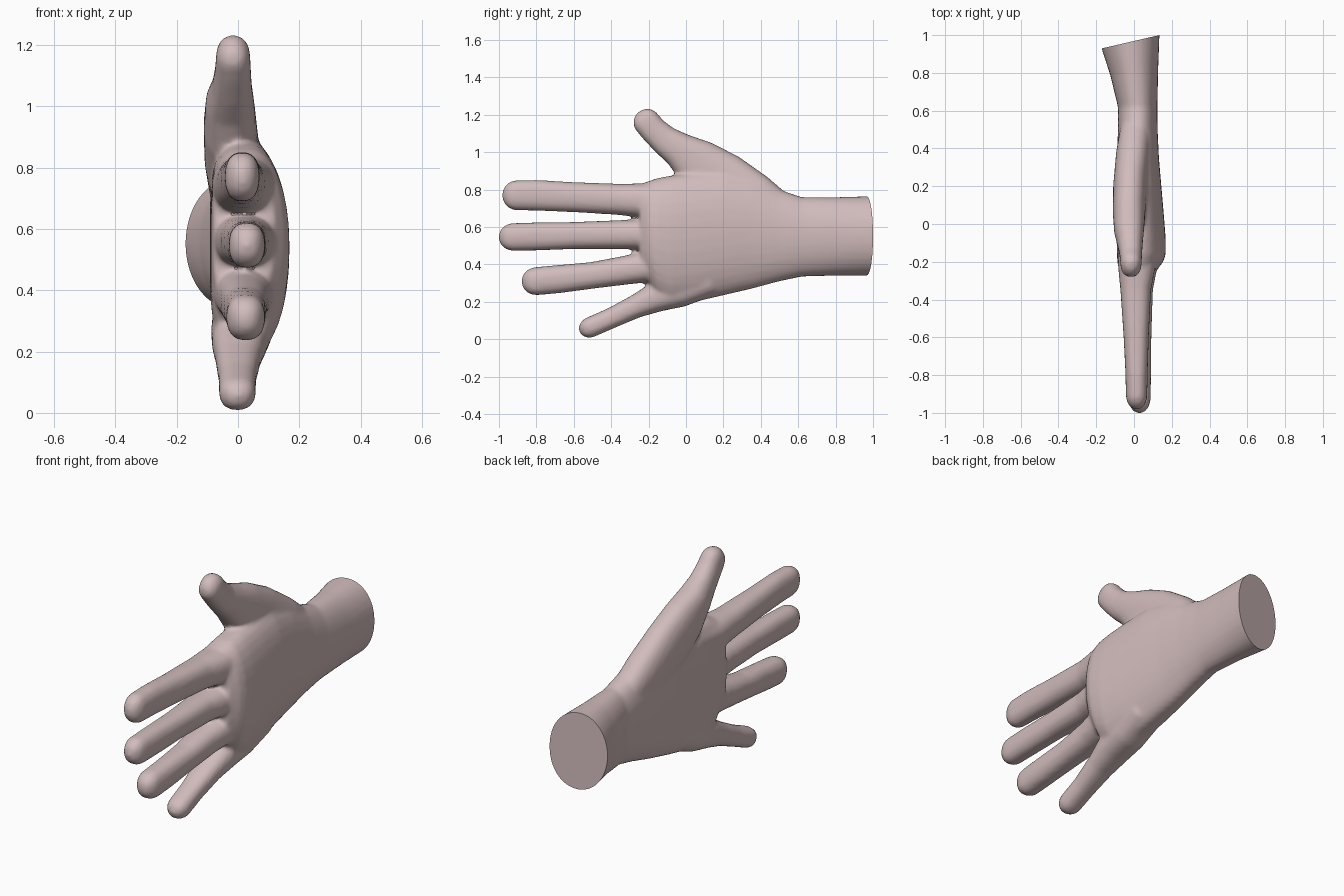
import bpy, bmesh, math
from mathutils import Vector

if "Cube" in bpy.data.objects:
    bpy.data.objects.remove(bpy.data.objects["Cube"])

SEG = 32

def power(v, n):
    return math.copysign(abs(v) ** (2.0 / n), v)

def ring(c, u, half, x0, x1, n_palm, n_back, shear=0.0):
    """Closed section round c: spans x0..x1 across and +-half along u."""
    pts, xm = [], (x0 + x1) / 2
    for i in range(SEG):
        t = 2 * math.pi * i / SEG
        s, k = math.sin(t), math.cos(t)
        n = n_back if k > 0 else n_palm
        x = xm + power(k, n) * (x1 - x0) / 2
        p = c + u * (power(s, n) * half)
        pts.append(Vector((x, p.y + shear * (x - xm), p.z)))
    return pts

def skin(bm, rings):
    rows = [[bm.verts.new(p) for p in r] for r in rings]
    for a, b in zip(rows, rows[1:]):
        for i in range(SEG):
            j = (i + 1) % SEG
            bm.faces.new((a[i], a[j], b[j], b[i]))
    bm.faces.new(rows[0][::-1])
    bm.faces.new(rows[-1])

def finger(bm, stations, tip, n=2.4):
    """stations: (y, z, half width, x min, x max); rounded end of length tip."""
    cs = [Vector((0, s[0], s[1])) for s in stations]
    rings = []
    for i, s in enumerate(stations):
        d = (cs[min(i + 1, len(cs) - 1)] - cs[max(i - 1, 0)]).normalized()
        u = Vector((0, -d.z, d.y))
        rings.append(ring(cs[i], u, s[2], s[3], s[4], n, n))
    y, z, h, x0, x1 = stations[-1]
    xm, hx = (x0 + x1) / 2, (x1 - x0) / 2
    for k in range(1, 7):
        a = math.radians(14 * k)
        w = math.cos(a)
        rings.append(ring(cs[-1] + d * (tip * math.sin(a)), u, h * w,
                          xm - hx * w, xm + hx * w, n, n))
    skin(bm, rings)

bm = bmesh.new()

# Palm and forearm: y, z min, z max, x min, x max, palm-side roundness, shear
palm = [(1.08, .34, .77, -.20, .14, 2, .23), (.965, .34, .765, -.172, .135, 2, .23),
        (.80, .34, .76, -.125, .128, 2.1, .12), (.62, .335, .76, -.085, .124, 2.3, 0),
        (.50, .31, .80, -.085, .125, 2.6, 0), (.35, .27, .87, -.09, .132, 3, 0),
        (.20, .235, .90, -.092, .145, 3.5, 0), (.05, .20, .89, -.092, .158, 3.5, 0),
        (-.08, .19, .875, -.092, .168, 3.5, 0), (-.16, .235, .86, -.09, .168, 3.5, 0),
        (-.20, .30, .845, -.088, .155, 3.5, 0), (-.245, .34, .83, -.08, .12, 3.5, 0)]
skin(bm, [ring(Vector((0, y, (a + b) / 2)), Vector((0, 0, 1)), (b - a) / 2, x0, x1, n, 2.1, sh)
          for y, a, b, x0, x1, n, sh in palm])

# Thumb
finger(bm, [(.52, .665, .10, -.07, .09), (.37, .75, .135, -.095, .085), (.20, .845, .155, -.11, .07),
            (.06, .94, .135, -.112, .06), (-.04, 1.015, .095, -.105, .052),
            (-.115, 1.065, .08, -.085, .045), (-.175, 1.12, .073, -.075, .042),
            (-.21, 1.162, .073, -.072, .04)], .07)
# Index, middle, ring and little fingers
finger(bm, [(.0, .76, .10, -.085, .12), (-.22, .742, .092, -.085, .115), (-.35, .748, .083, -.072, .09),
            (-.60, .76, .08, -.055, .078), (-.80, .77, .082, -.045, .072), (-.905, .77, .08, -.043, .07)], .078)
finger(bm, [(.0, .56, .09, -.085, .13), (-.22, .562, .083, -.082, .125), (-.35, .56, .077, -.06, .10),
            (-.60, .555, .072, -.04, .092), (-.80, .55, .075, -.032, .09), (-.925, .547, .074, -.03, .088)], .077)
finger(bm, [(.0, .42, .09, -.085, .13), (-.18, .393, .085, -.082, .12), (-.32, .37, .077, -.065, .10),
            (-.50, .342, .071, -.05, .092), (-.68, .322, .075, -.04, .09), (-.80, .311, .075, -.038, .088)], .08)
finger(bm, [(.12, .33, .10, -.08, .12), (-.04, .265, .095, -.088, .11), (-.16, .225, .08, -.085, .095),
            (-.27, .175, .062, -.074, .075), (-.40, .113, .055, -.064, .06), (-.51, .065, .055, -.062, .058)], .065)

bmesh.ops.recalc_face_normals(bm, faces=bm.faces)
mesh = bpy.data.meshes.new("hand_parts")
bm.to_mesh(mesh)
bm.free()
hand = bpy.data.objects.new("hand", mesh)
bpy.context.collection.objects.link(hand)

# Fuse the parts into one soft skin
rem = hand.modifiers.new("fuse", 'REMESH')
rem.mode, rem.voxel_size = 'VOXEL', .011
smo = hand.modifiers.new("soften", 'SMOOTH')
smo.factor, smo.iterations = .5, 8
deps = bpy.context.evaluated_depsgraph_get()
fused = bpy.data.meshes.new_from_object(hand.evaluated_get(deps))
hand.modifiers.clear()
hand.data = fused

# Slanted flat cut at the wrist
bm = bmesh.new()
bm.from_mesh(fused)
cut = bmesh.ops.bisect_plane(bm, geom=bm.verts[:] + bm.edges[:] + bm.faces[:],
                             plane_co=(-.017, .965, 0), plane_no=(-.23, 1, 0), clear_outer=True)
bmesh.ops.contextual_create(bm, geom=[e for e in cut['geom_cut'] if isinstance(e, bmesh.types.BMEdge)])
bm.to_mesh(fused)
bm.free()

skin_mat = bpy.data.materials.new("pale pink skin")
skin_mat.diffuse_color = (.64, .5, .5, 1)
skin_mat.use_nodes = True
skin_mat.node_tree.nodes["Principled BSDF"].inputs["Base Color"].default_value = skin_mat.diffuse_color
fused.materials.clear()
fused.materials.append(skin_mat)
bpy.context.view_layer.objects.active = hand
hand.select_set(True)
bpy.ops.object.shade_smooth_by_angle(angle=math.radians(40))
